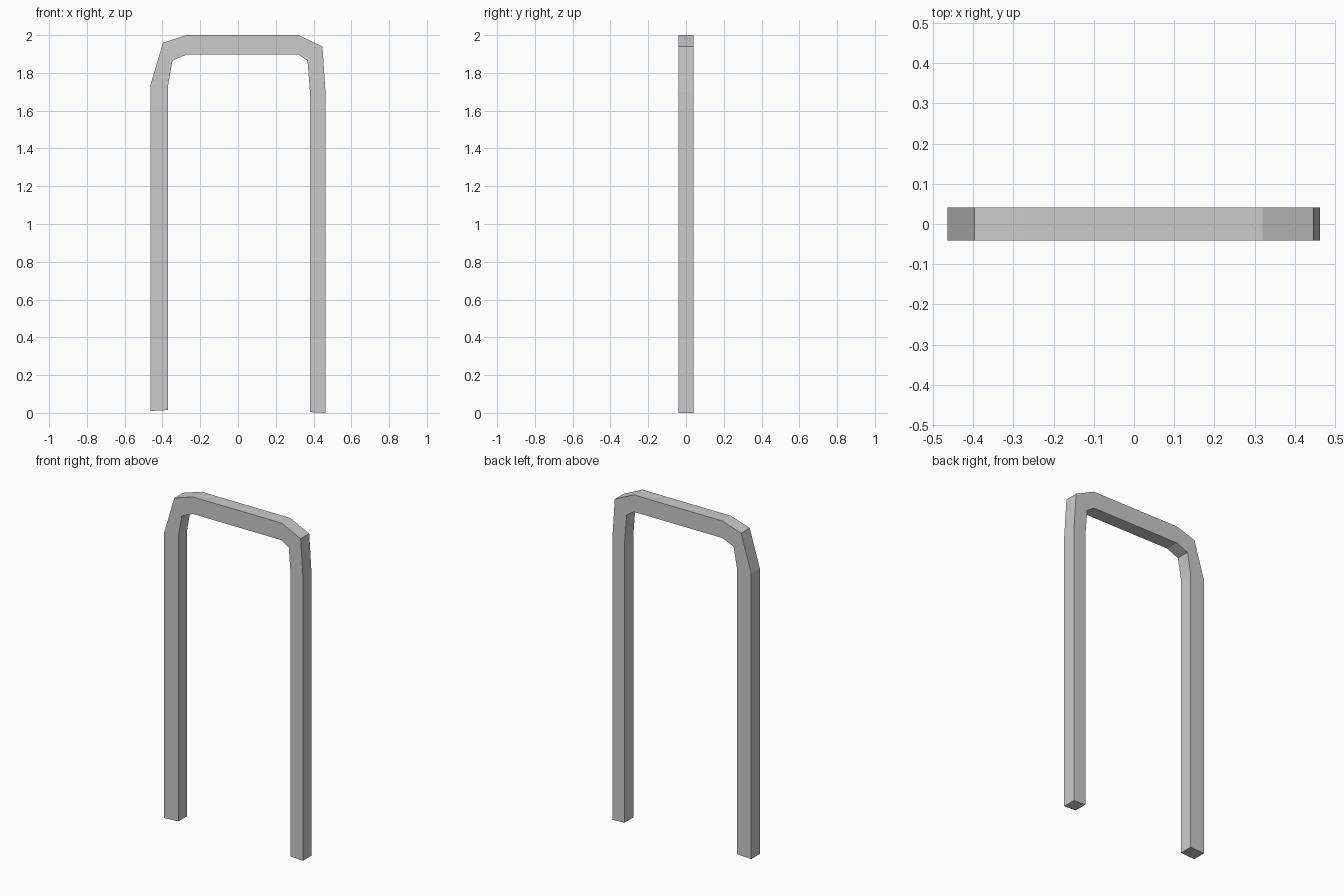
import bpy, bmesh

if "Cube" in bpy.data.objects:
    bpy.data.objects.remove(bpy.data.objects["Cube"])

HALF_DEPTH = 0.041

# Paired outer / inner (x, z) points along the bar, left foot to right foot
OUTER = [(-0.464, 0.01), (-0.464, 1.735), (-0.397, 1.96), (-0.272, 2.0),
         (0.32, 2.0), (0.447, 1.94), (0.463, 1.70), (0.463, 0.0)]
INNER = [(-0.37, 0.015), (-0.37, 1.735), (-0.347, 1.865), (-0.272, 1.897),
         (0.32, 1.897), (0.368, 1.865), (0.381, 1.70), (0.381, 0.004)]

bm = bmesh.new()

# Square cross-section at each station of the bar
rings = []
for (ox, oz), (ix, iz) in zip(OUTER, INNER):
    rings.append([bm.verts.new(p) for p in (
        (ox, -HALF_DEPTH, oz), (ix, -HALF_DEPTH, iz),
        (ix, HALF_DEPTH, iz), (ox, HALF_DEPTH, oz))])

# Sides of the bar
for a, b in zip(rings, rings[1:]):
    for i in range(4):
        j = (i + 1) % 4
        bm.faces.new((a[i], a[j], b[j], b[i]))

# Feet caps
bm.faces.new(rings[0])
bm.faces.new(rings[-1])
bmesh.ops.recalc_face_normals(bm, faces=bm.faces)

mesh = bpy.data.meshes.new("arched_frame")
bm.to_mesh(mesh)
bm.free()
frame = bpy.data.objects.new("arched_frame", mesh)
bpy.context.collection.objects.link(frame)
